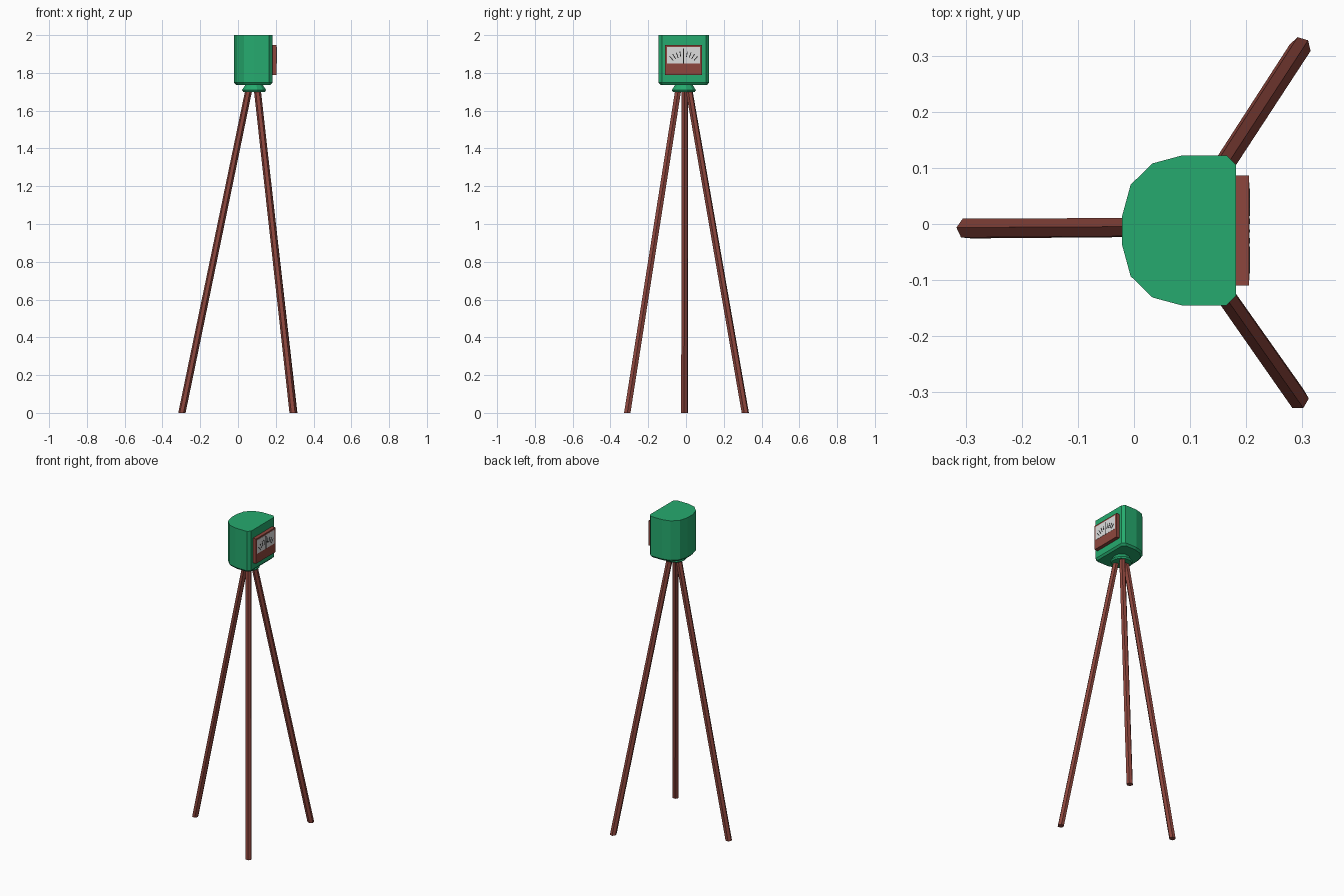
import bpy, bmesh, math
from mathutils import Vector

if "Cube" in bpy.data.objects:
    bpy.data.objects.remove(bpy.data.objects["Cube"])

CX, CY = 0.085, -0.0115   # vertical axis of the housing


def material(name, rgb):
    m = bpy.data.materials.new(name)
    m.diffuse_color = (*rgb, 1)
    m.use_nodes = True
    m.node_tree.nodes["Principled BSDF"].inputs["Base Color"].default_value = m.diffuse_color
    return m


GREEN = material("green", (0.019, 0.402, 0.156))
BROWN = material("red brown", (0.270, 0.062, 0.047))
WHITE = material("dial white", (0.72, 0.72, 0.72))
BLACK = material("mark black", (0.012, 0.012, 0.012))


def loft(name, rings, mat):
    """Join equal-length point rings into a capped solid."""
    bm = bmesh.new()
    vs = [[bm.verts.new(p) for p in ring] for ring in rings]
    n = len(rings[0])
    for a, b in zip(vs, vs[1:]):
        for i in range(n):
            j = (i + 1) % n
            bm.faces.new((a[i], a[j], b[j], b[i]))
    bm.faces.new(vs[0][::-1])
    bm.faces.new(vs[-1])
    bmesh.ops.recalc_face_normals(bm, faces=bm.faces)
    me = bpy.data.meshes.new(name)
    bm.to_mesh(me)
    bm.free()
    me.materials.append(mat)
    ob = bpy.data.objects.new(name, me)
    bpy.context.collection.objects.link(ob)
    return ob


def circle(cx, cy, z, r, n, turn=0):
    return [(cx + r * math.cos(turn + 2 * math.pi * i / n),
             cy + r * math.sin(turn + 2 * math.pi * i / n), z) for i in range(n)]


def plate(name, yz, x0, x1, mat):
    """Extrude a y-z outline along x."""
    return loft(name, [[(x, y, z) for y, z in yz] for x in (x0, x1)], mat)


def rect(y0, y1, z0, z1):
    return [(y0, z0), (y1, z0), (y1, z1), (y0, z1)]


# Housing: flat front, rounded back, bevelled lower rim
half = [(0.097, 0.1165), (0.080, 0.1335), (0.0, 0.1335),
        (-0.052, 0.1195), (-0.091, 0.0815), (-0.106, 0.0265)]
outline = half + [(x, -y) for x, y in reversed(half)]


def housing_ring(z, inset):
    ring = []
    for x, y in outline:
        ring.append((CX + x * (1 - inset / 0.1), CY + y * (1 - inset / 0.13), z))
    return ring


loft("housing", [housing_ring(1.736, 0.01), housing_ring(1.748, 0), housing_ring(2.0, 0)], GREEN)

# Flared neck under the housing
loft("neck", [circle(CX, CY, z, r, 12, math.radians(15)) for z, r in
              ((1.70, 0.060), (1.709, 0.066), (1.738, 0.047))], GREEN)

# Three hexagonal legs: foot, top, turn of the section
legs = [("back_leg", (-0.297, -0.008), (0.056, -0.006), 175),
        ("left_front_leg", (0.292, -0.311), (0.103, -0.042), -60),
        ("right_front_leg", (0.296, 0.314), (0.103, 0.017), 43)]
for name, foot, top, turn in legs:
    t = math.radians(turn)
    loft(name, [circle(*foot, 0, 0.0195, 6, t), circle(*top, 1.705, 0.0185, 6, t)], BROWN)

# Meter panel with white dial
plate("meter_panel", rect(-0.11, 0.086, 1.79, 1.948), 0.17, 0.205, BROWN)
plate("dial_face", rect(-0.10, 0.074, 1.85, 1.938), 0.204, 0.206, WHITE)

# Needle and fan of scale marks
MY, MZ = -0.0125, 1.80
plate("needle", rect(MY - 0.003, MY + 0.003, 1.85, 1.93), 0.2055, 0.207, BLACK)
for k in (-4, -3, -2, -1, 1, 2, 3, 4):
    a = math.radians(10 * k)
    d, s = Vector((math.sin(a), math.cos(a))), Vector((math.cos(a), -math.sin(a))) * 0.002
    c = Vector((MY, MZ))
    inner, outer = c + d * 0.085, c + d * 0.115
    plate("scale_mark", [inner - s, inner + s, outer + s, outer - s], 0.2055, 0.207, BLACK)
